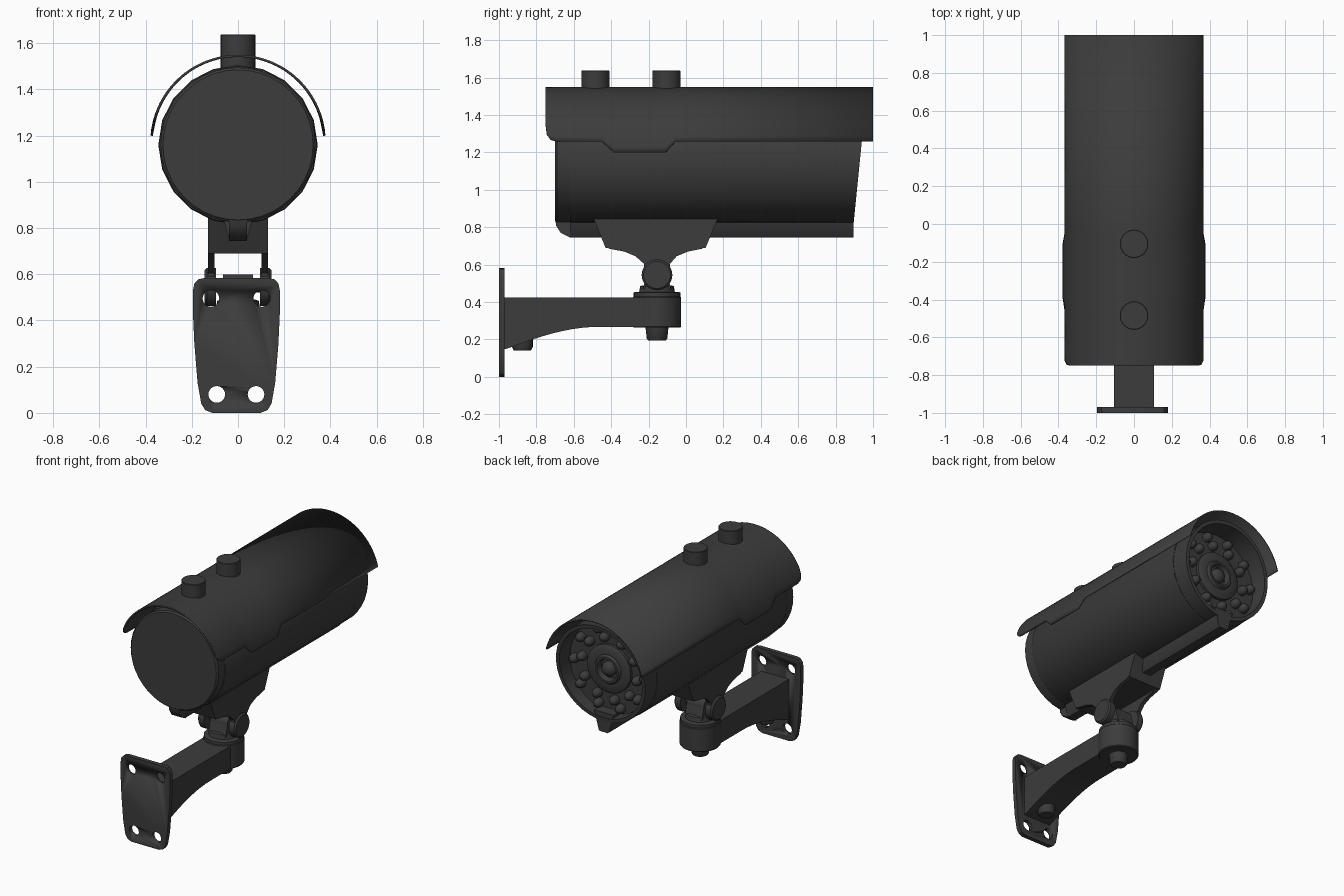
import bpy, bmesh, math
from math import sin, cos, pi

if "Cube" in bpy.data.objects:
    bpy.data.objects.remove(bpy.data.objects["Cube"])

mat = bpy.data.materials.new("dark_grey")
mat.diffuse_color = (0.045, 0.045, 0.045, 1)
mat.use_nodes = True
mat.node_tree.nodes["Principled BSDF"].inputs["Base Color"].default_value = mat.diffuse_color


def finish(name, bm, angle=35):
    bmesh.ops.recalc_face_normals(bm, faces=bm.faces[:])
    me = bpy.data.meshes.new(name)
    bm.to_mesh(me)
    bm.free()
    me.materials.append(mat)
    ob = bpy.data.objects.new(name, me)
    bpy.context.collection.objects.link(ob)
    bpy.ops.object.select_all(action='DESELECT')
    bpy.context.view_layer.objects.active = ob
    ob.select_set(True)
    bpy.ops.object.shade_smooth_by_angle(angle=math.radians(angle))
    return ob


def place(axis, u, v, h):
    return {'x': (h, u, v), 'y': (u, h, v), 'z': (u, v, h)}[axis]


def prism(name, pts, axis, a, b):
    """Extrude a flat outline along an axis from a to b."""
    bm = bmesh.new()
    lo = [bm.verts.new(place(axis, u, v, a)) for u, v in pts]
    hi = [bm.verts.new(place(axis, u, v, b)) for u, v in pts]
    bm.faces.new(lo)
    bm.faces.new(hi)
    n = len(pts)
    for i in range(n):
        j = (i + 1) % n
        bm.faces.new((lo[i], lo[j], hi[j], hi[i]))
    return finish(name, bm)


def lathe(name, prof, axis, cu, cv, n=32, warp=None):
    """Revolve (radius, height) points about an axis through (cu, cv)."""
    bm = bmesh.new()
    rings = [[bm.verts.new(place(axis, cu + r * cos(2 * pi * i / n), cv + r * sin(2 * pi * i / n), h))
              for i in range(n)] for r, h in prof]
    for p, q in zip(rings, rings[1:]):
        for i in range(n):
            j = (i + 1) % n
            bm.faces.new((p[i], p[j], q[j], q[i]))
    bm.faces.new(rings[0])
    bm.faces.new(rings[-1])
    if warp:
        for v in bm.verts:
            warp(v)
    return finish(name, bm)


ZC = 1.16  # housing axis height


# Housing: back cap, main tube, slanted front bezel with recessed face
def slant(v):
    if v.co.y > 0.9:
        v.co.y = 0.94 + (v.co.z - 1.26) * 0.1


lathe("back_cap", [(0.325, -0.70), (0.335, -0.69), (0.335, -0.60)], 'y', 0, ZC, 40)
lathe("housing_tube", [(0.34, -0.62), (0.345, -0.61), (0.345, 0.80)], 'y', 0, ZC, 20)
lathe("front_bezel", [(0.34, 0.78), (0.34, 0.93), (0.315, 0.93), (0.31, 0.82)], 'y', 0, ZC, 40, slant)

# Lens and LED clusters
lathe("lens_hub", [(0.165, 0.81), (0.165, 0.84), (0.15, 0.85), (0.10, 0.85), (0.09, 0.865),
                   (0.075, 0.865), (0.065, 0.83)], 'y', 0, ZC, 32)
lathe("lens", [(0.05, 0.82), (0.05, 0.845), (0.04, 0.862), (0.022, 0.872), (0.006, 0.875)], 'y', 0, ZC, 24)
for k in range(10):
    for r, off in ((0.27, 0.0), (0.212, 0.14)):
        a = 2 * pi * k / 10 + off
        lathe("led", [(0.032, 0.81), (0.032, 0.84), (0.026, 0.857), (0.013, 0.868), (0.003, 0.87)],
              'y', r * cos(a), ZC + r * sin(a), 12)

# Sunshield: arc whose lower edge follows the side outline
stations = [(-0.75, 1.34), (-0.745, 1.30), (-0.725, 1.27), (-0.69, 1.26), (-0.45, 1.26), (-0.385, 1.20),
            (-0.11, 1.20), (-0.055, 1.26), (1.0, 1.26)]
bm = bmesh.new()
R, SZ, N = 0.38, 1.17, 36
rows = []
for y, zl in stations:
    a0 = math.asin((zl - SZ) / R)
    rows.append([bm.verts.new((R * cos(t), y, SZ + R * sin(t)))
                 for t in (a0 + (pi - 2 * a0) * i / N for i in range(N + 1))])
for p, q in zip(rows, rows[1:]):
    for i in range(N):
        bm.faces.new((p[i], q[i], q[i + 1], p[i + 1]))
shield = finish("sunshield", bm)
if shield.data.polygons[N // 2].normal.z < 0:
    shield.data.flip_normals()
sol = shield.modifiers.new("thickness", 'SOLIDIFY')
sol.thickness = 0.01
sol.offset = -1

# Shield screws
for y in (-0.485, -0.105):
    lathe("shield_screw", [(0.075, 1.49), (0.075, 1.635), (0.072, 1.638)], 'z', 0, y, 32)

# Bottom rail
rail = prism("bottom_rail", [(-0.075, 0.88), (-0.06, 0.83), (-0.04, 0.755), (-0.03, 0.745),
                             (0.03, 0.745), (0.04, 0.755), (0.06, 0.83), (0.075, 0.88)], 'y', -0.62, 0.895)
prism("rail_tail", [(-0.62, 0.86), (-0.70, 0.86), (-0.695, 0.81), (-0.67, 0.77), (-0.62, 0.745)],
      'x', -0.038, 0.038)

# Mount block and hinge ears
HY, HZ = -0.155, 0.545
prism("mount_block", [(-0.50, 0.86), (-0.49, 0.835), (-0.43, 0.69), (0.105, 0.69), (0.165, 0.835), (0.175, 0.86)],
      'x', -0.13, 0.13)
ear = [(-0.43, 0.70), (-0.41, 0.685), (-0.33, 0.67), (-0.27, 0.645), (-0.225, 0.605), (-0.22, 0.54),
       (-0.09, 0.54), (-0.085, 0.605), (-0.05, 0.645), (0.01, 0.67), (0.085, 0.685), (0.105, 0.70)]
for s in (-1, 1):
    prism("hinge_ear", ear, 'x', s * 0.102, s * 0.13)
    lathe("hinge_disc", [(0.082, s * 0.095), (0.082, s * 0.135), (0.072, s * 0.145)], 'x', HY, HZ, 32)

# Knuckle and swivel base
lathe("hinge_axle", [(0.025, -0.1), (0.025, 0.1)], 'x', HY, HZ, 16)
lathe("knuckle", [(0.055, -0.065), (0.055, 0.065)], 'x', HY, HZ, 24)
prism("knuckle_post", [(HY - 0.075, 0.47), (HY + 0.075, 0.47), (HY + 0.055, 0.545), (HY - 0.055, 0.545)],
      'x', -0.065, 0.065)
lathe("swivel_base", [(0.125, 0.42), (0.125, 0.45), (0.115, 0.455), (0.095, 0.455), (0.09, 0.485), (0.075, 0.49)],
      'z', 0, HY, 32)

# Arm with curved underside, end boss and bolts
arm = [(-0.975, 0.425), (-0.975, 0.148)]
arm += [(-0.96 + 0.5 * t, 0.15 + 0.118 * sin(t * pi / 2)) for t in (i / 10 for i in range(11))]
arm += [(HY, 0.268), (HY, 0.425)]
prism("arm", arm, 'x', -0.105, 0.105)
lathe("arm_boss", [(0.124, 0.264), (0.129, 0.27), (0.129, 0.425), (0.125, 0.43)], 'z', 0, HY, 40)
lathe("boss_bolt", [(0.062, 0.27), (0.055, 0.205), (0.047, 0.195)], 'z', 0, HY - 0.0, 24)
lathe("arm_bolt", [(0.056, 0.22), (0.056, 0.16), (0.045, 0.14)], 'z', 0, -0.875, 24)

# Wall plate with four holes
half = [(0.105, 0.0), (0.135, 0.012), (0.152, 0.04), (0.168, 0.13), (0.182, 0.30), (0.188, 0.43), (0.188, 0.53),
        (0.182, 0.56), (0.165, 0.578), (0.14, 0.583)]
PX = -0.007
plate = prism("wall_plate", [(PX + x, z) for x, z in half] + [(PX - x, z) for x, z in reversed(half)],
              'y', -1.0, -0.97)
for x, z in ((0.085, 0.08), (0.11, 0.495)):
    for s in (-1, 1):
        cut = lathe("hole_cutter", [(0.036, -1.05), (0.036, -0.92)], 'y', PX + s * x, z, 24)
        cut.hide_render = True
        m = plate.modifiers.new("hole", 'BOOLEAN')
        m.operation = 'DIFFERENCE'
        m.solver = 'EXACT'
        m.object = cut
        bpy.context.view_layer.objects.active = plate
        bpy.ops.object.modifier_move_to_index(modifier=m.name, index=0)
        bpy.ops.object.modifier_apply(modifier=m.name)
        bpy.data.objects.remove(cut)
